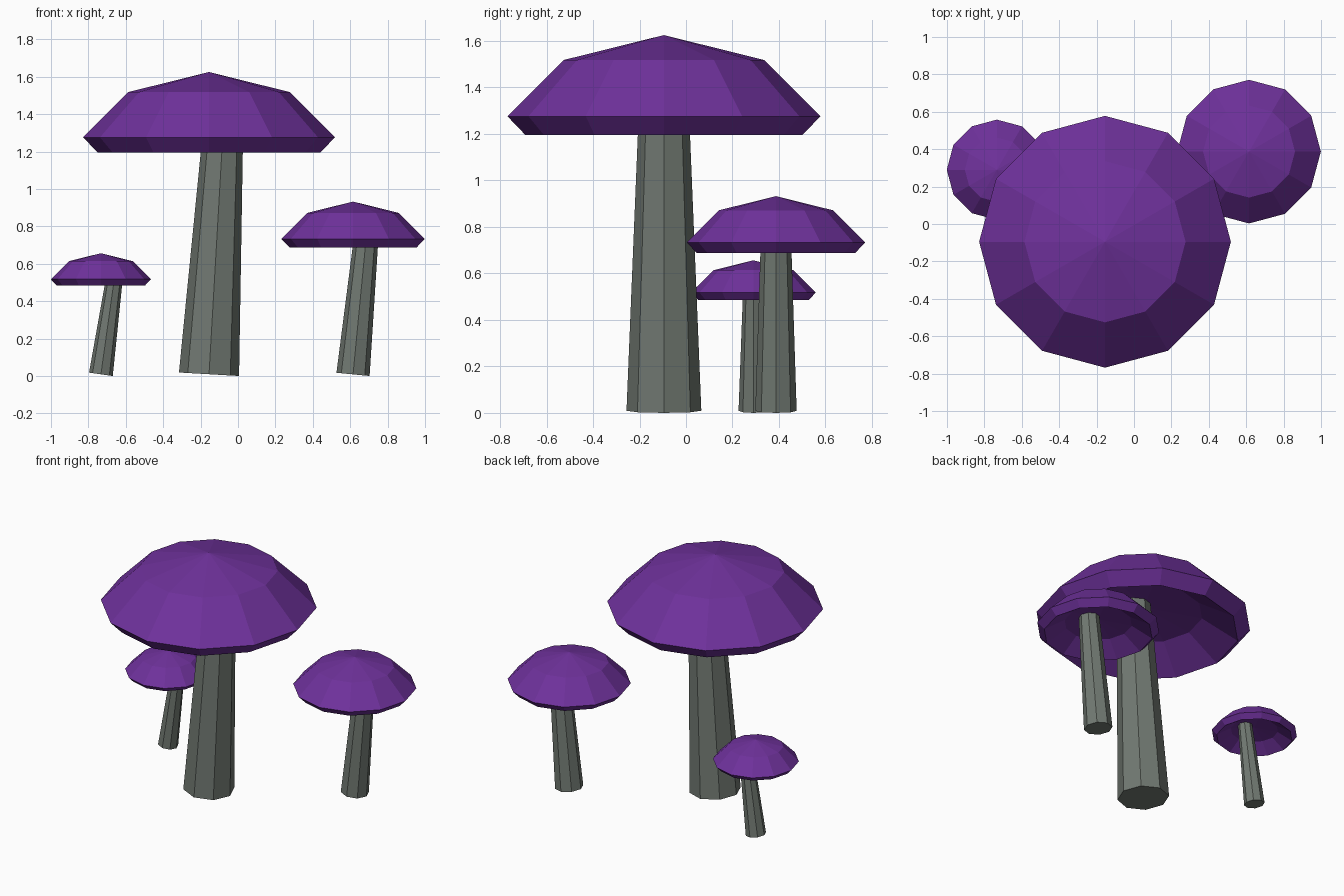
import bpy, bmesh, math
from mathutils import Matrix

if "Cube" in bpy.data.objects:
    bpy.data.objects.remove(bpy.data.objects["Cube"])


def material(name, rgb):
    m = bpy.data.materials.new(name)
    m.diffuse_color = (*rgb, 1)
    m.use_nodes = True
    m.node_tree.nodes["Principled BSDF"].inputs["Base Color"].default_value = m.diffuse_color
    return m


PURPLE = material("purple cap", (0.158, 0.031, 0.33))
GREY = material("grey stem", (0.165, 0.19, 0.167))


def lathe(name, profile, sides, mat, matrix):
    """Flat-faced turned solid; a radius of 0 closes the profile at a point."""
    bm = bmesh.new()
    rings = []
    for r, z in profile:
        if r == 0:
            rings.append([bm.verts.new((0, 0, z))] * sides)
        else:
            rings.append([bm.verts.new((r * math.cos(a), r * math.sin(a), z))
                          for a in (math.tau * i / sides for i in range(sides))])
    for lo, hi in zip(rings, rings[1:]):
        for i in range(sides):
            j = (i + 1) % sides
            quad = dict.fromkeys((lo[i], lo[j], hi[j], hi[i]))
            bm.faces.new(list(quad))
    bmesh.ops.recalc_face_normals(bm, faces=bm.faces)
    me = bpy.data.meshes.new(name)
    bm.to_mesh(me)
    bm.free()
    me.materials.append(mat)
    ob = bpy.data.objects.new(name, me)
    ob.matrix_world = matrix
    bpy.context.collection.objects.link(ob)


# Cap outline for a radius of 1: domed hollow, rim, widest ring, shoulder, tip
CAP = [(0, 0.27), (0.55, 0.205), (0.885, 0), (1, 0.12), (0.64, 0.48), (0, 0.639)]


def mushroom(name, x, y, cap_r, rim_z, base_r, top_r, lean):
    # Twelve-sided cap, level
    lathe(name + "_cap", [(r * cap_r, z * cap_r) for r, z in CAP], 12, PURPLE,
          Matrix.Translation((x, y, rim_z)))
    # Eight-sided tapering stem, leaning sideways and reaching into the cap
    length = (rim_z + 0.26 * cap_r) / math.cos(lean)
    tip_r = base_r + (top_r - base_r) * length / rim_z
    lathe(name + "_stem", [(0, 0), (base_r, 0), (tip_r, length), (0, length)], 8, GREY,
          Matrix.Translation((x, y, base_r * math.sin(lean))) @ Matrix.Rotation(lean, 4, 'Y'))


mushroom("large", -0.155, -0.095, 0.673, 1.195, 0.161, 0.112, math.radians(3.3))
mushroom("medium", 0.615, 0.387, 0.384, 0.687, 0.089, 0.067, math.radians(5.5))
mushroom("small", -0.733, 0.29, 0.268, 0.485, 0.064, 0.046, math.radians(8))
